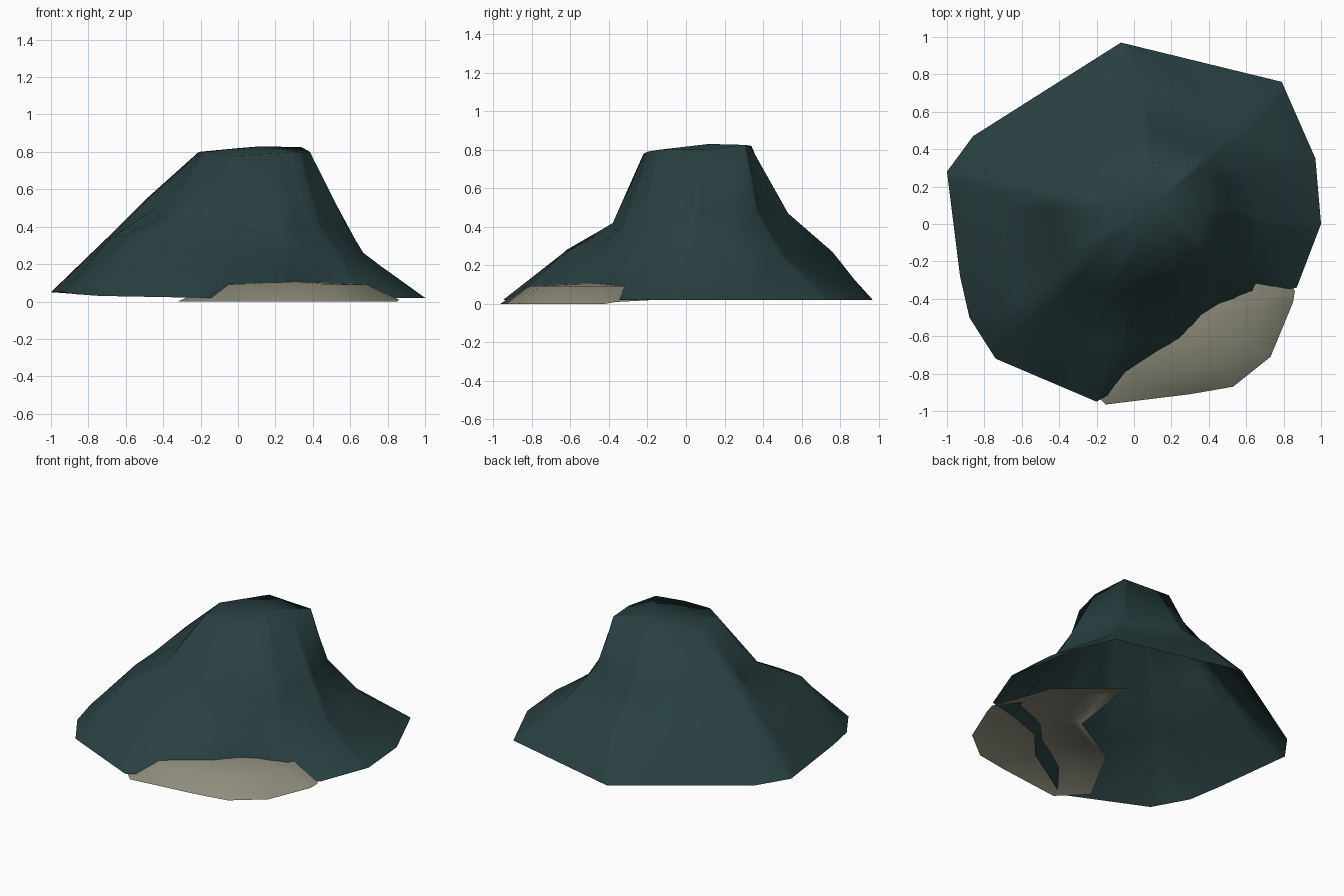
import bpy, bmesh, math
from mathutils import Vector

cube = bpy.data.objects.get("Cube")
if cube:
    bpy.data.objects.remove(cube, do_unlink=True)


def material(name, rgb):
    mat = bpy.data.materials.new(name)
    mat.use_nodes = True
    mat.diffuse_color = (*rgb, 1)
    bsdf = mat.node_tree.nodes["Principled BSDF"]
    bsdf.inputs["Base Color"].default_value = (*rgb, 1)
    bsdf.inputs["Roughness"].default_value = 0.9
    return mat


def cross(a, b):
    return a.x * b.y - a.y * b.x


def sample(ring, centre, angle):
    """Point where a horizontal ray from the centre meets a ring outline."""
    direction = Vector((math.cos(angle), math.sin(angle), 0))
    pts = [Vector(p) for p in ring]
    for a, b in zip(pts, pts[1:] + pts[:1]):
        p, edge = a - centre, b - a
        det = cross(direction, edge)
        if abs(det) < 1e-9:
            continue
        reach, t = cross(p, edge) / det, cross(p, direction) / det
        if reach > 0 and -1e-5 <= t <= 1 + 1e-5:
            return a + edge * t
    raise ValueError("ring does not surround its centre")


def corner_angles(rings, peak):
    """Directions of all ring corners, outer rings first, near repeats dropped."""
    angles = []
    for ring in rings:
        for x, y, _ in ring:
            a = math.atan2(y - peak.y, x - peak.x)
            if all(abs(a - b) > 0.03 for b in angles):
                angles.append(a)
    return sorted(angles)


def shell(name, rings, peak, mat):
    """Open-bottomed surface: rings bridged upward and fanned to a peak."""
    peak = Vector(peak)
    angles = corner_angles(rings, peak)
    bm = bmesh.new()
    rows = [[bm.verts.new(sample(ring, peak, a)) for a in angles] for ring in rings]
    top = bm.verts.new(peak)
    n = len(angles)
    for i in range(n):
        j = (i + 1) % n
        for low, high in zip(rows, rows[1:]):
            bm.faces.new((low[i], low[j], high[j], high[i]))
        bm.faces.new((rows[-1][i], rows[-1][j], top))
    bmesh.ops.triangulate(bm, faces=[f for f in bm.faces if len(f.verts) > 3])
    for f in bm.faces:
        f.smooth = True
    mesh = bpy.data.meshes.new(name)
    bm.to_mesh(mesh)
    bm.free()
    mesh.materials.append(mat)
    obj = bpy.data.objects.new(name, mesh)
    bpy.context.collection.objects.link(obj)


stone = material("dark teal stone", (0.022, 0.051, 0.053))
sand = material("pale sand", (0.27, 0.265, 0.2))

# Rocky hill: ground rim, lower slope, shoulder, top edge
rim = [(1, 0, .02), (.97, .35, .02), (.79, .76, .02), (-.07, .97, .02),
       (-.86, .47, .04), (-1, .28, .05), (-.93, -.28, .05), (-.88, -.5, .04),
       (-.74, -.72, .03), (-.2, -.95, .02), (-.15, -.92, .02),
       (.25, -.67, .02), (.41, -.48, .02), (.63, -.4, .02), (.87, -.34, .02)]
slope = [(.67, 0, .26), (.59, .49, .25), (.05, .76, .27), (-.45, .45, .36),
         (-.7, .2, .34), (-.68, -.15, .34), (-.56, -.46, .36),
         (-.3, -.62, .28), (-.05, -.65, .25), (.25, -.52, .21), (.58, -.31, .2)]
shoulder = [(.53, .05, .51), (.44, .36, .48), (.05, .53, .47), (-.27, .36, .57),
            (-.5, .15, .54), (-.36, -.28, .47), (-.1, -.38, .42),
            (.25, -.33, .4), (.43, -.2, .4)]
top_edge = [(.385, .08, .8), (.34, .31, .825), (0, .34, .82), (-.21, .1, .8),
            (-.18, -.1, .8), (-.03, -.22, .78), (.15, -.2, .79), (.33, -.14, .8)]
shell("rocky_hill", [rim, slope, shoulder, top_edge], (.12, .12, .83), stone)

# Low sand bank, running in under the hill
outline = [(.86, -.36, .01), (.69, .02, .03), (.33, .33, .03), (.26, -.2, .03),
           (-.1, -.39, .01), (-.32, -.8, 0), (-.15, -.965, 0), (.3, -.91, 0),
           (.53, -.87, 0), (.73, -.71, 0), (.85, -.42, 0)]
crest = Vector((.3, -.5, .108))
plateau = [(crest.x + (x - crest.x) * .7, crest.y + (y - crest.y) * .7, .092)
           for x, y, _ in outline]
shell("sand_bank", [outline, plateau], crest, sand)
